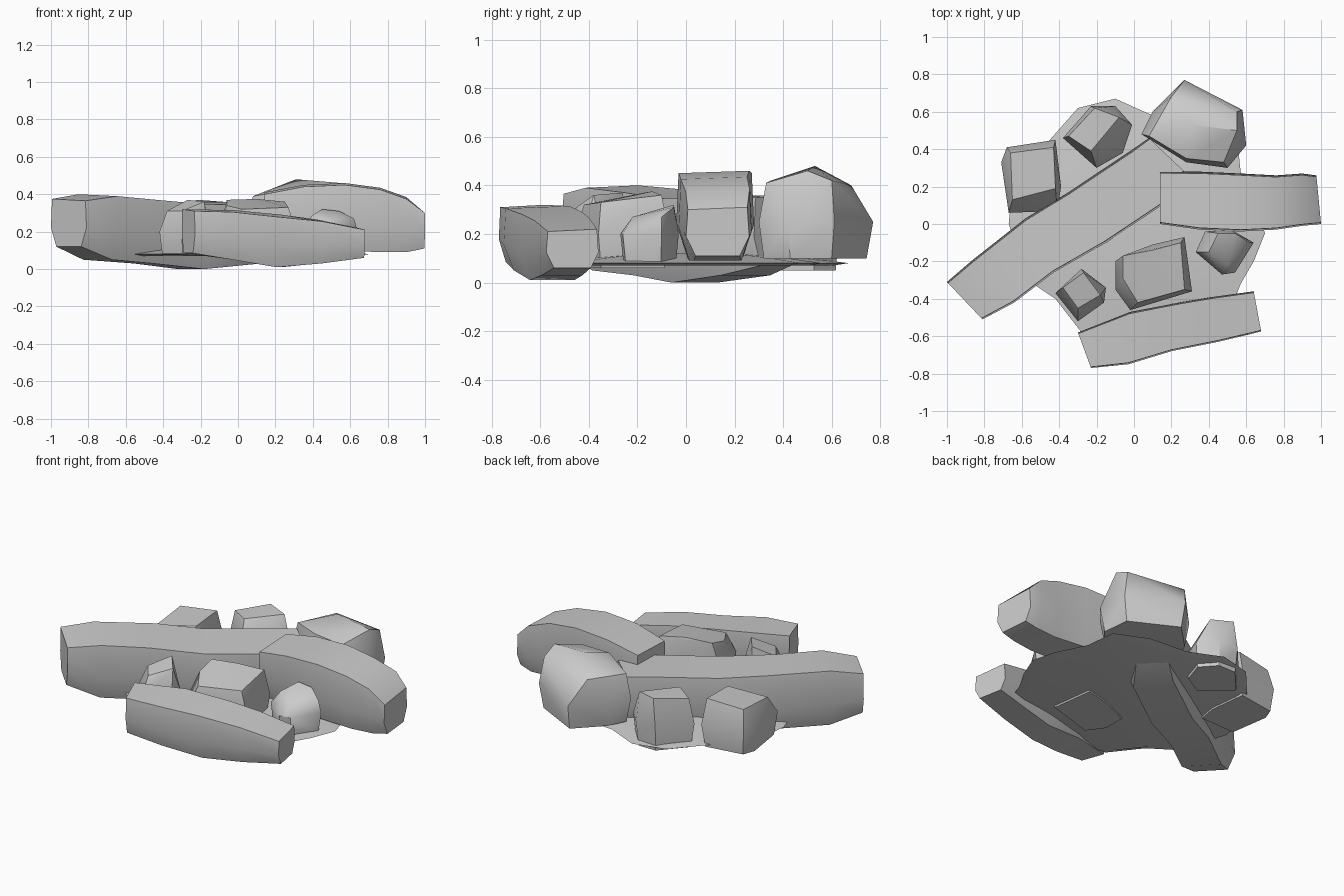
import bpy, bmesh, math
from mathutils import Vector

if "Cube" in bpy.data.objects:
    bpy.data.objects.remove(bpy.data.objects["Cube"])

stone = bpy.data.materials.new("grey stone")
stone.diffuse_color = (0.6, 0.6, 0.6, 1)
stone.use_nodes = True
stone.node_tree.nodes["Principled BSDF"].inputs["Base Color"].default_value = stone.diffuse_color


def finish(name, bm, angle=38):
    bmesh.ops.recalc_face_normals(bm, faces=bm.faces)
    mesh = bpy.data.meshes.new(name)
    bm.to_mesh(mesh)
    bm.free()
    mesh.materials.append(stone)
    ob = bpy.data.objects.new(name, mesh)
    bpy.context.collection.objects.link(ob)
    bpy.context.view_layer.objects.active = ob
    ob.select_set(True)
    bpy.ops.object.shade_smooth_by_angle(angle=math.radians(angle))
    ob.select_set(False)


def beam(name, stations):
    """Loft worn six-sided sections; station = left xy, right xy, bottom, top."""
    bm = bmesh.new()
    rings = []
    for lx, ly, rx, ry, zb, zt in stations:
        l, r = Vector((lx, ly, 0)), Vector((rx, ry, 0))
        section = [(0.03, zt), (0.97, zt - 0.01), (1.0, zb + (zt - zb) * 0.4),
                   (0.85, zb), (0.15, zb), (0.0, zb + (zt - zb) * 0.4)]
        ring = []
        for t, z in section:
            p = l.lerp(r, t)
            ring.append(bm.verts.new((p.x, p.y, z)))
        rings.append(ring)
    for a, b in zip(rings, rings[1:]):
        for i in range(6):
            j = (i + 1) % 6
            bm.faces.new((a[i], a[j], b[j], b[i]))
    bm.faces.new(rings[0])
    bm.faces.new(rings[-1])
    finish(name, bm)


def rock(name, outline, top, zb, zm):
    """Chipped block: bottom and waist follow the outline, top corners carry heights."""
    bm = bmesh.new()
    n = len(outline)
    cx = sum(p[0] for p in outline) / n
    cy = sum(p[1] for p in outline) / n
    for x, y in outline:
        bm.verts.new((x, y, zm))
        bm.verts.new((cx + (x - cx) * 0.9, cy + (y - cy) * 0.9, zb))
    for p in top:
        bm.verts.new(p)
    res = bmesh.ops.convex_hull(bm, input=bm.verts)
    junk = [v for v in res["geom_interior"] if isinstance(v, bmesh.types.BMVert)]
    bmesh.ops.delete(bm, geom=junk, context='VERTS')
    bmesh.ops.dissolve_limit(bm, angle_limit=0.08, verts=bm.verts, edges=bm.edges)
    finish(name, bm)


# Ground slab: shallow dome with an irregular rim
rim = [(-.67, .0), (-.66, .1), (-.58, .3), (-.45, .45), (-.3, .62), (-.1, .67),
       (.1, .58), (.35, .56), (.55, .47), (.57, .28), (.66, .1), (.7, -.05),
       (.64, -.2), (.57, -.32), (.52, -.45), (.3, -.56), (.0, -.6), (-.28, -.58),
       (-.42, -.4), (-.57, -.3)]
bm = bmesh.new()
levels = []
for s, z in ((.9, .07), (1, .08), (.75, .1), (.4, .12)):
    levels.append([bm.verts.new((x * s, y * s, z)) for x, y in rim])
for a, b in zip(levels, levels[1:]):
    for i in range(len(rim)):
        j = (i + 1) % len(rim)
        bm.faces.new((a[i], a[j], b[j], b[i]))
bm.faces.new(levels[0])
bm.faces.new(levels[-1])
finish("ground_slab", bm)

# Three long worn beams
beam("long_beam", [
    (-1, -.31, -.81, -.51, .12, .375), (-.86, -.19, -.64, -.42, .05, .40),
    (-.58, .03, -.43, -.26, .03, .38), (-.35, .17, -.15, -.1, .0, .355),
    (-.02, .39, .15, .1, .03, .36), (.08, .46, .27, .28, .07, .36)])
beam("front_beam", [
    (-.3, -.58, -.23, -.77, .085, .32), (-.02, -.47, -.03, -.75, .05, .315),
    (.24, -.42, .2, -.68, .01, .29), (.42, -.39, .45, -.63, .03, .265),
    (.64, -.36, .68, -.575, .06, .22)])
beam("right_beam", [
    (.14, .28, .14, .0, .12, .41), (.35, .28, .35, -.03, .1, .45),
    (.57, .27, .57, -.04, .1, .46), (.76, .26, .76, -.03, .09, .435),
    (.9, .27, .9, -.01, .09, .385), (.975, .26, 1.0, .0, .11, .31)])

# Large block at the back
rock("back_block",
     [(.04, .48), (.1, .6), (.27, .77), (.58, .61), (.6, .42), (.5, .3), (.28, .33)],
     [(.08, .47, .39), (.2, .68, .40), (.31, .53, .48), (.55, .5, .46),
      (.55, .6, .42), (.28, .35, .42), (.48, .33, .41)], .1, .25)

# Smaller blocks around the beams
rock("left_block",
     [(-.71, .33), (-.68, .41), (-.42, .45), (-.39, .2), (-.41, .07), (-.67, .06)],
     [(-.66, .38, .33), (-.43, .41, .35), (-.42, .19, .34), (-.65, .13, .31)], .06, .2)
rock("rear_left_block",
     [(-.38, .46), (-.23, .63), (-.1, .63), (-.01, .53), (-.06, .38), (-.2, .3)],
     [(-.35, .47, .35), (-.21, .62, .37), (-.08, .57, .36), (-.23, .39, .36)], .05, .2)
rock("middle_block",
     [(-.1, -.2), (-.1, -.35), (-.02, -.46), (.31, -.36), (.27, -.07), (.1, -.11)],
     [(-.06, -.17, .37), (-.06, -.29, .34), (.02, -.42, .32), (.27, -.35, .33),
      (.25, -.1, .36), (.1, -.14, .375)], .06, .2)
rock("small_front_block",
     [(-.42, -.37), (-.3, -.52), (-.16, -.42), (-.15, -.34), (-.28, -.24)],
     [(-.38, -.34, .31), (-.3, -.45, .31), (-.18, -.38, .36), (-.27, -.26, .37)], .07, .2)
rock("small_right_block",
     [(.33, -.15), (.47, -.27), (.54, -.26), (.64, -.1), (.52, -.03), (.38, -.04)],
     [(.4, -.15, .29), (.45, -.05, .32), (.54, -.05, .31), (.62, -.1, .27),
      (.5, -.22, .27)], .08, .2)
